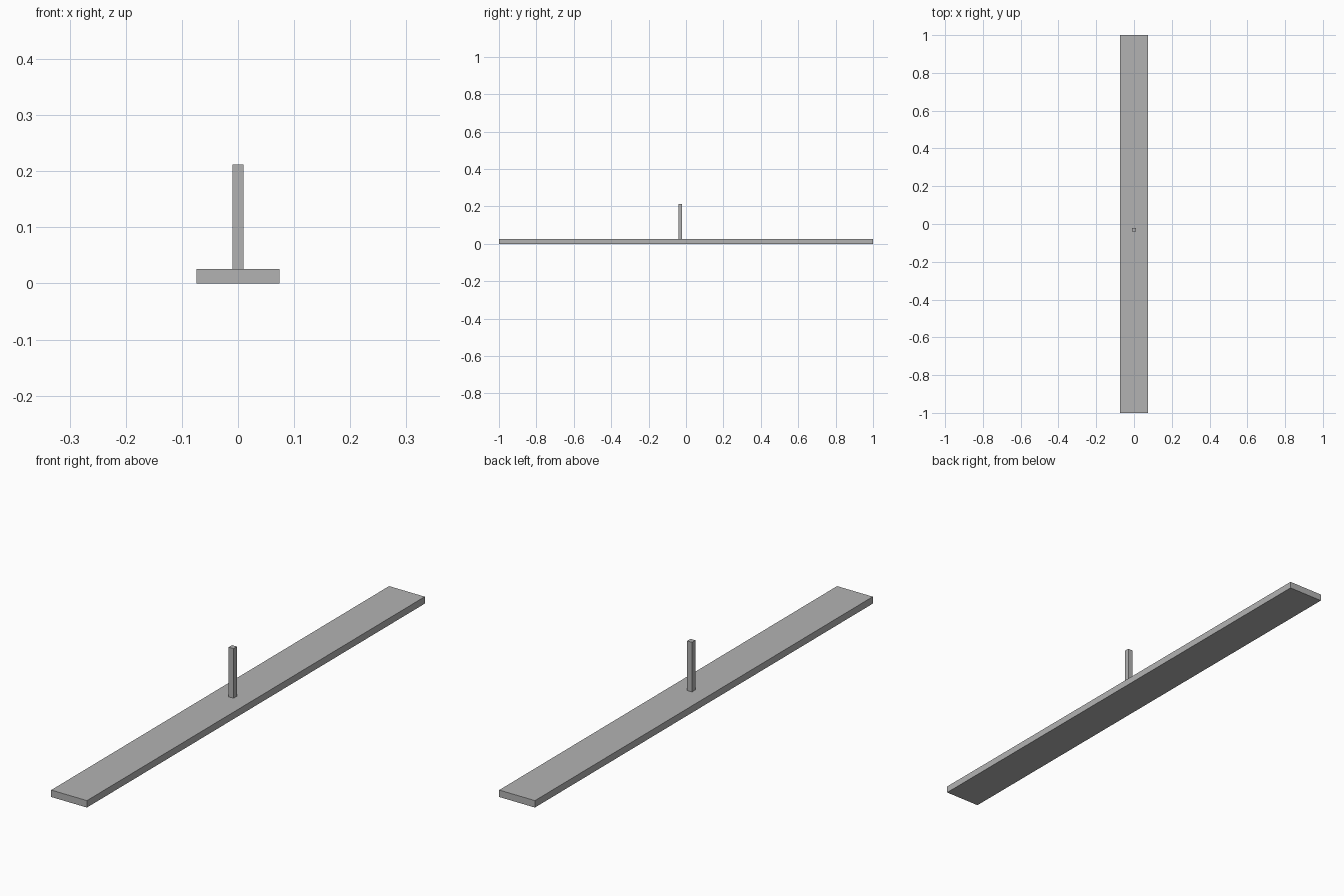
import bpy

# Remove the default object
cube = bpy.data.objects.get("Cube")
if cube:
    bpy.data.objects.remove(cube, do_unlink=True)

# Single plain grey
grey = bpy.data.materials.new("plain_grey")
grey.use_nodes = True
colour = (0.45, 0.45, 0.45, 1)
grey.diffuse_color = colour
for node in grey.node_tree.nodes:
    if node.type == "BSDF_PRINCIPLED":
        node.inputs["Base Color"].default_value = colour


def box(name, size, centre_y, bottom):
    """Flat-faced box centred on x, standing at the given height."""
    bpy.ops.mesh.primitive_cube_add(size=1, location=(0, centre_y, bottom + size[2] / 2))
    obj = bpy.context.object
    obj.name = name
    obj.scale = size
    bpy.ops.object.transform_apply(location=False, rotation=False, scale=True)
    obj.data.materials.append(grey)
    return obj


BASE_HEIGHT = 0.026

# Long flat plank
box("base_plank", (0.148, 2.0, BASE_HEIGHT), 0, 0)

# Thin square post, slightly forward of the middle
box("upright_post", (0.02, 0.02, 0.212 - BASE_HEIGHT), -0.031, BASE_HEIGHT)
